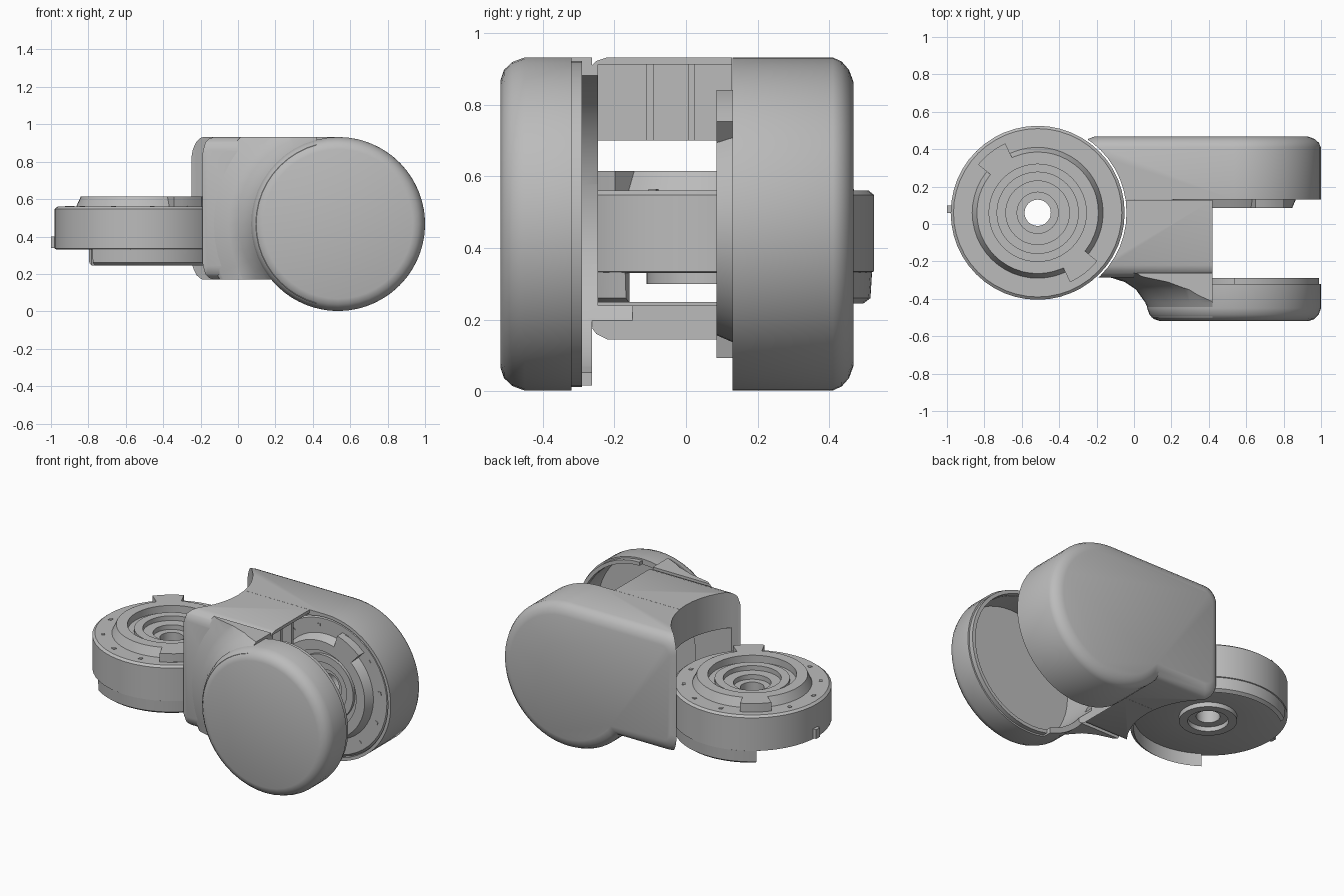
import bpy, bmesh
from math import sin, cos, pi, radians, asin

if "Cube" in bpy.data.objects:
    bpy.data.objects.remove(bpy.data.objects["Cube"])

grey = bpy.data.materials.new("machined grey")
grey.use_nodes = True
COLOUR = (0.5, 0.5, 0.5, 1)
grey.diffuse_color = COLOUR
grey.node_tree.nodes["Principled BSDF"].inputs["Base Color"].default_value = COLOUR

JOINT_X, JOINT_Z, JOINT_R = 0.535, 0.467, 0.465   # joint with its axis along y
BASE_X, BASE_Y = -0.515, 0.06                     # joint with its axis along z


def finish(name, bm):
    bmesh.ops.remove_doubles(bm, verts=bm.verts, dist=0.0002)
    bmesh.ops.recalc_face_normals(bm, faces=bm.faces)
    mesh = bpy.data.meshes.new(name)
    bm.to_mesh(mesh)
    bm.free()
    mesh.materials.append(grey)
    obj = bpy.data.objects.new(name, mesh)
    bpy.context.scene.collection.objects.link(obj)
    return obj


def skin(name, rings, closed):
    """Bridge equal rings of points; close in a loop or cap both ends."""
    bm = bmesh.new()
    rows = [[bm.verts.new(p) for p in ring] for ring in rings]
    pairs = list(zip(rows, rows[1:])) + ([(rows[-1], rows[0])] if closed else [])
    for a, b in pairs:
        for i in range(len(a)):
            j = (i + 1) % len(a)
            bm.faces.new((a[i], a[j], b[j], b[i]))
    if not closed:
        bm.faces.new(rows[0])
        bm.faces.new(rows[-1])
    return finish(name, bm)


def lathe(name, profile, axis, start=0, end=360, steps=48):
    """Spin a (radius, height) outline about either joint axis."""
    full = end - start == 360
    rings = []
    for k in range(steps if full else steps + 1):
        a = radians(start + (end - start) * k / steps)
        if axis == "z":
            rings.append([(BASE_X + r * cos(a), BASE_Y + r * sin(a), h) for r, h in profile])
        else:
            rings.append([(JOINT_X + r * cos(a), h, JOINT_Z + r * sin(a)) for r, h in profile])
    return skin(name, rings, full)


def box(name, x, y, z):
    ring = lambda h: [(x[0], y[0], h), (x[1], y[0], h), (x[1], y[1], h), (x[0], y[1], h)]
    return skin(name, [ring(z[0]), ring(z[1])], False)


def side_outline(inset, y, left):
    """Round end on the right, flat top, rounded rectangular end on the left."""
    r, x0, bottom, top = JOINT_R - inset, left + inset, 0.17 + inset, 0.932 - inset
    low = -pi - asin((bottom - JOINT_Z) / r)
    pts = []
    for k in range(41):
        a = pi / 2 + (low - pi / 2) * k / 40
        pts.append((JOINT_X + r * cos(a), y, JOINT_Z + r * sin(a)))
    c = 0.1 - inset * 0.5
    for cz, a0 in ((bottom + c, 270), (top - c, 180)):
        for k in range(7):
            a = radians(a0 - 15 * k)
            pts.append((x0 + c + c * cos(a), y, cz + c * sin(a)))
    return pts


def shell(name, layers, left=-0.28):
    return skin(name, [side_outline(i, y, left) for i, y in layers], False)


def boolean(obj, tools, operation="DIFFERENCE"):
    for tool in tools:
        mod = obj.modifiers.new("cut", "BOOLEAN")
        mod.operation, mod.object, mod.solver = operation, tool, "EXACT"
        bpy.context.view_layer.update()
        graph = bpy.context.evaluated_depsgraph_get()
        mesh = bpy.data.meshes.new_from_object(obj.evaluated_get(graph))
        obj.modifiers.clear()
        obj.data = mesh
        bpy.data.objects.remove(tool)


def base_clearance():
    return lathe("clearance", [(0, -1), (0.475, -1), (0.475, 2), (0, 2)], "z")


def cup_hollow():
    return lathe("hollow", [(0, -0.48), (0.43, -0.48), (0.43, -0.15), (0, -0.15)], "y")


# Rear housing: full-height shell with rounded back edge and a motor recess
housing = shell("rear_housing", [(0, 0.13), (0, 0.41), (0.012, 0.435), (0.035, 0.455), (0.07, 0.468)])
boolean(housing, [
    base_clearance(),
    lathe("recess", [(0, 0.05), (0.445, 0.05), (0.445, 0.4), (0, 0.4)], "y"),
    box("cavity", (-1, 0.05), (0, 0.4), (0.25, 0.7)),
])

# Hollow bridge joining the rear housing to the front cap
bridge = shell("bridge", [(0.07, -0.285), (0.03, -0.272), (0.01, -0.25), (0, -0.22), (0, 0.129)])
boolean(bridge, [
    base_clearance(),
    box("end_cut", (0.42, 2), (-1, 1), (-1, 2)),
    box("under_cut", (0.2, 2), (-1, 1), (-1, 0.4)),
    box("passage", (-1, 1), (-0.245, 0.3), (0.25, 0.7)),
    box("pocket", (0.12, 1), (-0.245, 0.3), (0.24, 0.912)),
    cup_hollow(),
])
for y in (-0.1, 0.015):
    box("stiffening_rib", (0.11, 0.38), (y - 0.01, y + 0.01), (0.7, 0.915))

# Flared neck from the bridge to the cap
neck = lathe("neck", [(0, -0.5), (0.44, -0.5), (0.475, -0.42), (0.525, -0.35),
                      (0.585, -0.31), (0.68, -0.28), (0.7, -0.262), (0, -0.262)], "y")
boolean(neck, [shell("limit", [(0, -0.6), (0, 0)], -0.19)], "INTERSECT")
boolean(neck, [box("end_cut", (0.42, 2), (-1, 1), (-1, 2)), cup_hollow(), base_clearance()])

# Front cap: shallow rounded cup with a lip around the free half
lathe("front_cap", [(0, -0.518), (0.4, -0.518), (0.43, -0.508), (0.452, -0.485), (0.465, -0.45),
                    (0.465, -0.32), (0.43, -0.32), (0.43, -0.48), (0, -0.48)], "y")
lathe("cap_lip", [(0.432, -0.33), (0.455, -0.33), (0.455, -0.29), (0.432, -0.29)],
      "y", -125, 90, 30)


def motor(name, axis, face, sign, scale, tab_angles):
    """Stepped ring actuator; heights are measured from its face plate."""
    outline = [(0.07, -0.23), (0.07, -0.03), (0.11, -0.03), (0.11, 0), (0.17, 0), (0.17, 0.03),
               (0.22, 0.03), (0.22, 0.01), (0.26, 0.01), (0.26, 0.055), (0.325, 0.055),
               (0.35, 0), (0.45, 0), (0.465, -0.012), (0.465, -0.225), (0.455, -0.23),
               (0.17, -0.23), (0.17, -0.26), (0.12, -0.26), (0.12, -0.23)]
    place = lambda pts: [(r * scale, face + sign * h) for r, h in pts]
    lathe(name, place(outline), axis)
    # Connector tabs on the face
    for a in tab_angles:
        lathe(name + "_tab", place([(0.3, -0.01), (0.41, -0.01), (0.41, 0.055), (0.3, 0.055)]),
              axis, a - 13, a + 13, 4)
    # Screw heads around the face
    for k in range(12):
        a = 30 * k + 8
        lathe(name + "_screw", place([(0.392, -0.01), (0.412, -0.01), (0.412, 0.004), (0.392, 0.004)]),
              axis, a - 1.5, a + 1.5, 1)


motor("base_motor", "z", 0.56, 1, 1, (-52, 128))
motor("joint_motor", "y", 0.14, -1, 0.955, (60, 240))

# Skirt segments below the base motor
for start, end in ((45, 128), (-125, -30)):
    lathe("motor_skirt", [(0.435, 0.34), (0.46, 0.34), (0.455, 0.26), (0.435, 0.245)],
          "z", start, end, 16)
box("cable_nub", (-1, -0.96), (0.06, 0.1), (0.34, 0.4))

# Smooth the round surfaces, keep the steps crisp
bpy.ops.object.select_all(action="DESELECT")
for obj in bpy.context.scene.objects:
    if obj.type == "MESH":
        obj.select_set(True)
        bpy.context.view_layer.objects.active = obj
bpy.ops.object.shade_smooth_by_angle(angle=radians(30))
